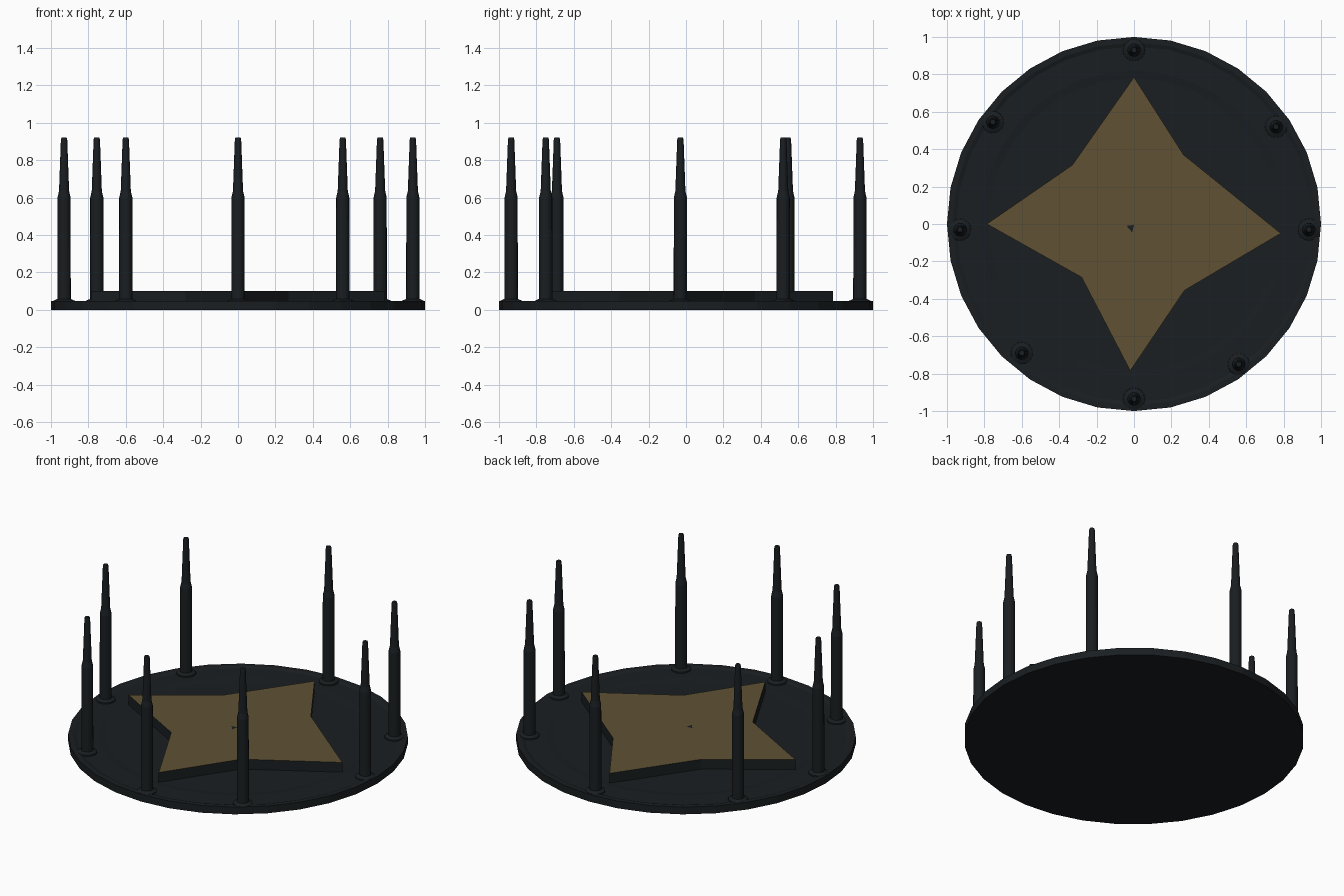
import bpy, bmesh
from math import sin, cos, pi

if "Cube" in bpy.data.objects:
    bpy.data.objects.remove(bpy.data.objects["Cube"])


def material(name, rgb):
    m = bpy.data.materials.new(name)
    m.diffuse_color = (*rgb, 1)
    m.use_nodes = True
    m.node_tree.nodes["Principled BSDF"].inputs["Base Color"].default_value = m.diffuse_color
    return m


black = material("black_metal", (0.010, 0.013, 0.015))
gold = material("dull_gold", (0.115, 0.083, 0.034))


def finish(name, bm, mats):
    bmesh.ops.recalc_face_normals(bm, faces=bm.faces)
    me = bpy.data.meshes.new(name)
    bm.to_mesh(me)
    bm.free()
    for m in mats:
        me.materials.append(m)
    ob = bpy.data.objects.new(name, me)
    bpy.context.collection.objects.link(ob)
    return ob


def lathe(name, profile, sides, loc=(0, 0), smooth=False):
    """Closed turned solid from (radius, height) pairs."""
    bm = bmesh.new()
    rings = [[bm.verts.new((r * cos(2 * pi * i / sides), r * sin(2 * pi * i / sides), z))
              for i in range(sides)] for r, z in profile]
    for a, b in zip(rings, rings[1:]):
        for i in range(sides):
            j = (i + 1) % sides
            f = bm.faces.new((a[i], a[j], b[j], b[i]))
            f.smooth = smooth
    bm.faces.new(rings[0])
    bm.faces.new(rings[-1])
    ob = finish(name, bm, [black])
    ob.location = (*loc, 0)
    return ob


# round base plate with a shallow dished top
lathe("base_plate", [(1, 0), (1, 0.047), (0.97, 0.047), (0.95, 0.04),
                     (0.82, 0.04), (0.78, 0.036)], 32)

# pegs around the rim: flared foot, straight shaft, tapered tip
peg = [(0.06, 0.03), (0.058, 0.048), (0.036, 0.058), (0.035, 0.60),
       (0.027, 0.635), (0.017, 0.91), (0.014, 0.92)]
spots = [(0, 0.93), (0.76, 0.52), (0.935, -0.03), (0.56, -0.75),
         (0, -0.935), (-0.60, -0.69), (-0.93, -0.03), (-0.755, 0.545)]
for n, spot in enumerate(spots):
    lathe(f"peg_{n + 1}", peg, 16, spot)

# hand-cut four-pointed star: gold top, black sides
star = [(0, 0.785), (0.265, 0.37), (0.785, -0.05), (0.27, -0.355),
        (-0.02, -0.785), (-0.28, -0.285), (-0.787, 0), (-0.33, 0.315)]
bm = bmesh.new()
low = [bm.verts.new((x, y, 0.03)) for x, y in star]
top = [bm.verts.new((x, y, 0.10)) for x, y in star]
for i in range(8):
    j = (i + 1) % 8
    bm.faces.new((low[i], low[j], top[j], top[i]))
bm.faces.new(low)
bm.faces.new(top).material_index = 1
finish("star", bm, [black, gold])

# tiny dark nick in the middle of the star
bm = bmesh.new()
bm.faces.new([bm.verts.new((x, y, 0.101)) for x, y in
              [(-0.04, -0.01), (-0.01, -0.045), (0, -0.005)]])
finish("center_nick", bm, [black])
